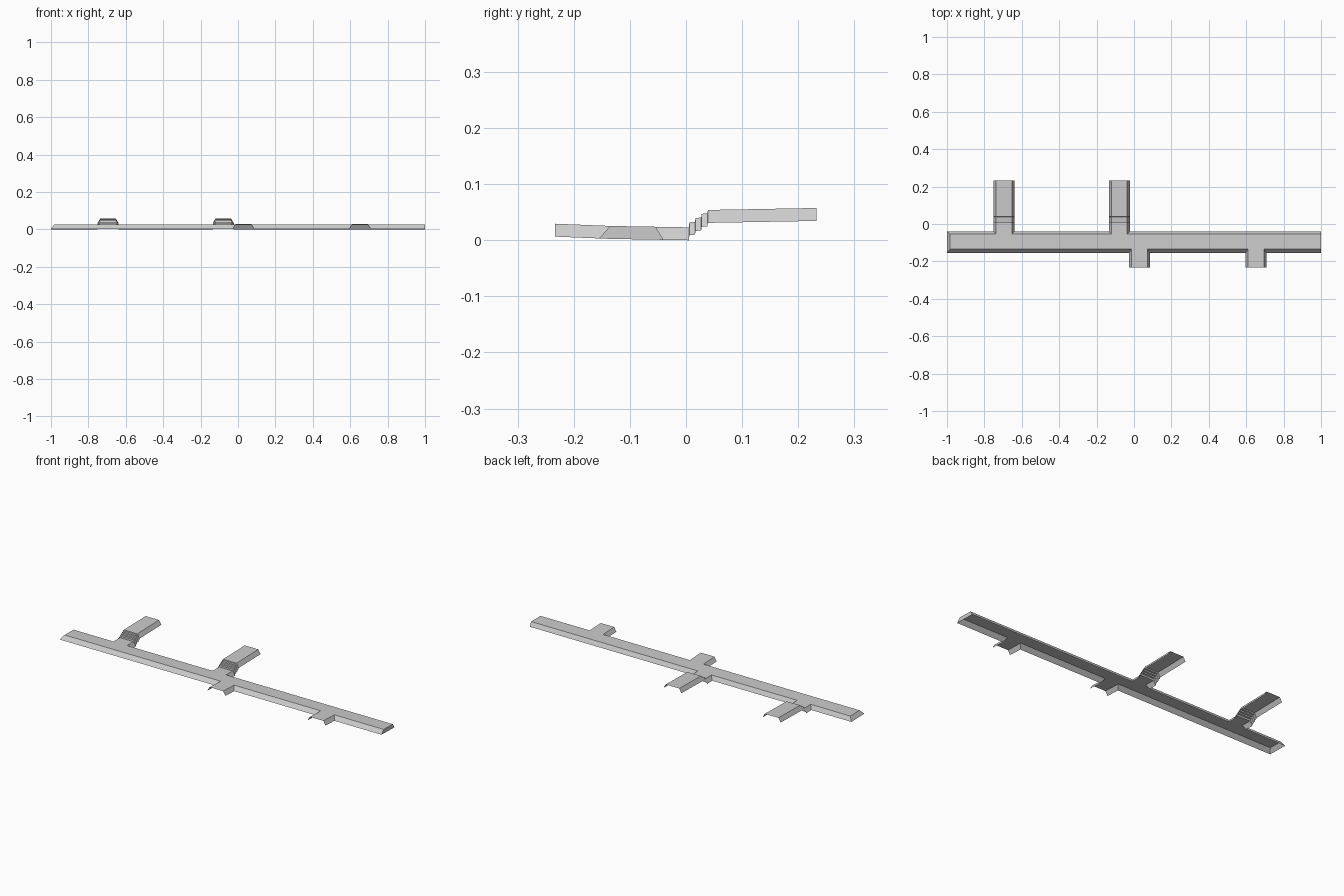
import bpy, bmesh
from mathutils import Vector
from mathutils.geometry import intersect_line_line_2d

if "Cube" in bpy.data.objects:
    bpy.data.objects.remove(bpy.data.objects["Cube"])

DROP = 0.023      # height of the sloping skirt
HALF, FLARE = 0.042, 0.014   # half width of branch tops, skirt overhang
BACK_X = (-0.695, -0.0785)   # raised branches
FRONT_X = (0.029, 0.652)     # low branches
Y_END_F, Y_F, Y_B, Y_STEP = -0.2335, -0.135, -0.054, 0.005


def finish(bm, name):
    me = bpy.data.meshes.new(name)
    bm.to_mesh(me)
    bm.free()
    ob = bpy.data.objects.new(name, me)
    bpy.context.collection.objects.link(ob)
    return ob


def height(y):
    # gentle rise towards the front branch ends
    if y < Y_F:
        t = (Y_F - y) / (Y_F - Y_END_F)
        return 0.0255 + 0.004 * t
    t = (y - Y_F) / (Y_STEP - Y_F)
    return 0.0255 - 0.0025 * t


def skirt_point(p, q, r, da, db):
    # corner of the outline after pushing both neighbouring edges outward
    def out(a, b):
        d = (b - a).normalized()
        return Vector((d.y, -d.x))
    a, b = out(p, q) * da, out(q, r) * db
    d1, d2 = (q - p).normalized(), (r - q).normalized()
    c = d1.x * d2.y - d1.y * d2.x
    s, t = q + a, q + b
    k = ((t - s).x * d2.y - (t - s).y * d2.x) / c
    return s + d1 * k


# Outline of the walkway top, counter-clockwise: (x, y, overhang, has wall)
outline = [(-0.984, Y_F, 0.02, True)]
for x in FRONT_X:
    outline += [(x - HALF, Y_F, FLARE, True), (x - HALF, Y_END_F, 0, False),
                (x + HALF, Y_END_F, FLARE, True), (x + HALF, Y_F, 0.02, True)]
outline += [(1, Y_F, 0, True), (1, Y_B, 0.014, True)]
for x in reversed(BACK_X):
    outline += [(x + HALF, Y_B, FLARE, True), (x + HALF, Y_STEP, 0, False),
                (x - HALF, Y_STEP, FLARE, True), (x - HALF, Y_B, 0.014, True)]
outline += [(-0.984, Y_B, 0.016, True)]

# Walkway with low branches and flared skirt, open underneath
bm = bmesh.new()
n = len(outline)
pts = [Vector(o[:2]) for o in outline]
top = [bm.verts.new((p.x, p.y, 0)) for p in pts]
low = []
for i in range(n):
    p = skirt_point(pts[i - 1], pts[i], pts[(i + 1) % n], outline[i - 1][2], outline[i][2])
    low.append(bm.verts.new((p.x, p.y, -DROP)))
bm.faces.new(top)
for i in range(n):
    j = (i + 1) % n
    if outline[i][3]:
        bm.faces.new((top[i], low[i], low[j], top[j]))
for y in (Y_F, Y_B):
    bmesh.ops.bisect_plane(bm, geom=bm.verts[:] + bm.edges[:] + bm.faces[:],
                           plane_co=(0, y, 0), plane_no=(0, 1, 0), dist=1e-5)
for v in bm.verts:
    v.co.z += height(v.co.y)
finish(bm, "walkway")

# Steps and raised landings: one cross-section swept along a stepped profile
profile = [(Y_STEP, 0.023)]
for i, z in enumerate((0.032, 0.0395, 0.047)):
    y = Y_STEP + 0.011 * i
    profile += [(y + 0.001, z), (y + 0.011, z + 0.001)]
profile += [(0.039, 0.054), (0.2325, 0.0575)]
for k, x in enumerate(BACK_X):
    bm = bmesh.new()
    rows = []
    for y, z in profile:
        rows.append([bm.verts.new((x + dx, y, z + dz)) for dx, dz in
                     ((-HALF - FLARE, -DROP), (-HALF, 0), (HALF, 0), (HALF + FLARE, -DROP))])
    for a, b in zip(rows, rows[1:]):
        for i in range(3):
            bm.faces.new((a[i], a[i + 1], b[i + 1], b[i]))
    finish(bm, "raised_landing_%d" % (k + 1))
